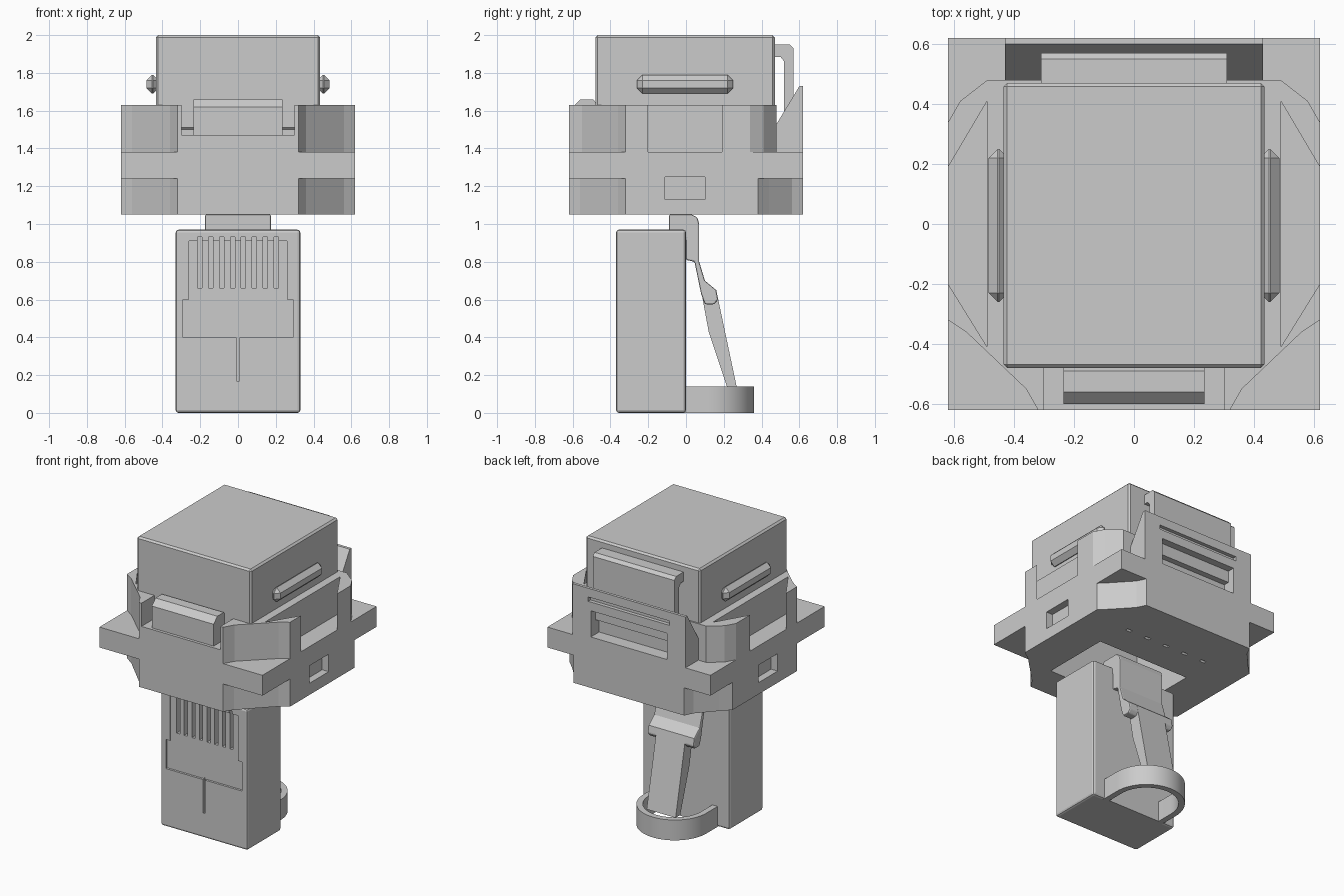
import bpy, bmesh, math
from mathutils import Vector

if "Cube" in bpy.data.objects:
    bpy.data.objects.remove(bpy.data.objects["Cube"])

grey = bpy.data.materials.new("light grey plastic")
grey.use_nodes = True
COLOUR = (0.6, 0.6, 0.6, 1)
grey.diffuse_color = COLOUR
grey.node_tree.nodes["Principled BSDF"].inputs["Base Color"].default_value = COLOUR


def prism(name, points, lo, hi, axis="z"):
    """Extrude a closed outline along z (xy points) or along x (yz points)."""
    place = (lambda a, b, c: (a, b, c)) if axis == "z" else (lambda a, b, c: (c, a, b))
    bm = bmesh.new()
    bottom = [bm.verts.new(place(a, b, lo)) for a, b in points]
    top = [bm.verts.new(place(a, b, hi)) for a, b in points]
    bm.faces.new(bottom[::-1])
    bm.faces.new(top)
    n = len(points)
    for i in range(n):
        j = (i + 1) % n
        bm.faces.new((bottom[i], bottom[j], top[j], top[i]))
    bmesh.ops.recalc_face_normals(bm, faces=bm.faces)
    mesh = bpy.data.meshes.new(name)
    bm.to_mesh(mesh)
    bm.free()
    mesh.materials.append(grey)
    ob = bpy.data.objects.new(name, mesh)
    bpy.context.collection.objects.link(ob)
    return ob


def box(name, x0, x1, y0, y1, z0, z1):
    return prism(name, [(x0, y0), (x1, y0), (x1, y1), (x0, y1)], z0, z1)


def apply(ob, mod):
    bpy.ops.object.select_all(action="DESELECT")
    bpy.context.view_layer.objects.active = ob
    ob.select_set(True)
    bpy.ops.object.modifier_apply(modifier=mod.name)


def combine(ob, others, operation="DIFFERENCE"):
    for other in others:
        mod = ob.modifiers.new("combine", "BOOLEAN")
        mod.operation, mod.solver, mod.object = operation, "EXACT", other
        apply(ob, mod)
        bpy.data.objects.remove(other)


def bevel(ob, width, segments=1, angle=40):
    mod = ob.modifiers.new("bevel", "BEVEL")
    mod.width, mod.segments = width, segments
    mod.limit_method, mod.angle_limit = "ANGLE", math.radians(angle)
    apply(ob, mod)


def smooth(ob):
    bpy.ops.object.select_all(action="DESELECT")
    bpy.context.view_layer.objects.active = ob
    ob.select_set(True)
    bpy.ops.object.shade_smooth_by_angle(angle=math.radians(30))


def mirrored(half):
    """Close a half outline by reflecting it across x = 0."""
    return half + [(-x, y) for x, y in reversed(half)]


# Plug body with contact window, label recess and centre groove
plug = box("plug_body", -0.33, 0.33, -0.37, 0.0, 0, 0.97)
bevel(plug, 0.015, 2)
cuts = [box("cut", -0.26, 0.26, -0.5, -0.36, 0.6, 0.91),
        box("cut", -0.29, 0.29, -0.5, -0.355, 0.4, 0.6),
        box("cut", -0.007, 0.007, -0.5, -0.35, 0.17, 0.41)]
for i in range(8):
    x = -0.203 + i * 0.058
    cuts.append(box("cut", x - 0.012, x + 0.012, -0.5, -0.31, 0.66, 0.93))
combine(plug, cuts)

# Latch: wide neck with shoulder, then a narrow sloping lever
neck = prism("latch_neck", [(-0.09, 1.05), (0.03, 1.05), (0.06, 1.035), (0.07, 1.0),
                            (0.07, 0.8), (0.10, 0.70), (0.16, 0.65), (0.17, 0.6),
                            (0.15, 0.575), (0.10, 0.575), (0.08, 0.63), (0.045, 0.8),
                            (0.0, 0.81), (0.0, 0.92), (-0.09, 0.92)], -0.175, 0.175, "x")
bevel(neck, 0.008, 2)
lever = prism("latch_lever", [(0.07, 0.7), (0.10, 0.70), (0.16, 0.65), (0.27, 0.13),
                              (0.22, 0.13), (0.12, 0.43)], -0.11, 0.11, "x")

# Guard loop around the foot of the latch
def loop_outline(r, front):
    arc = [(r * math.cos(math.pi * i / 32), 0.12 + r * math.sin(math.pi * i / 32))
           for i in range(33)]
    return [(r, front)] + arc + [(-r, front)]


guard = prism("guard_loop", loop_outline(0.24, -0.02), 0, 0.14)
combine(guard, [prism("cut", loop_outline(0.2, 0.0), -0.1, 0.3)])
smooth(guard)

# Socket housing: chamfered lower and upper tiers around a square flange
lower = prism("housing_lower", mirrored([(0.32, -0.62), (0.36, -0.56), (0.56, -0.36),
                                         (0.62, -0.32), (0.62, 0.38), (0.56, 0.44),
                                         (0.45, 0.56), (0.42, 0.62)]), 1.05, 1.25)
flange = box("housing_flange", -0.62, 0.62, -0.62, 0.62, 1.24, 1.38)
upper = prism("housing_upper", mirrored([(0.32, -0.62), (0.36, -0.55), (0.56, -0.36),
                                         (0.62, -0.32), (0.62, 0.34), (0.58, 0.41),
                                         (0.49, 0.48)]), 1.37, 1.63)
cuts = [box("cut", -0.3, 0.3, -0.8, -0.46, 1.47, 1.8)]
for s in (-1, 1):
    # Open pockets along the sides
    cuts.append(prism("cut", [(s * 0.49, -0.41), (s * 0.62, -0.2), (s * 0.7, -0.2),
                              (s * 0.7, 0.19), (s * 0.62, 0.19), (s * 0.49, 0.41)],
                      1.382, 1.8))
combine(upper, cuts)

# Rear wall with sloping inner face, window and slot
wall = prism("rear_wall", [(0.46, 1.3), (0.62, 1.3), (0.62, 1.73), (0.60, 1.73),
                           (0.48, 1.53), (0.46, 1.53)], -0.43, 0.43, "x")

housing = lower
housing.name = "socket_housing"
combine(housing, [flange, upper, wall], "UNION")
cuts = [box("cut", -0.35, 0.35, -0.39, 0.09, 1.0, 1.55),
        box("cut", -0.29, 0.29, 0.53, 0.7, 1.40, 1.58),
        box("cut", -0.31, 0.31, 0.595, 0.7, 1.64, 1.67)]
for s in (-1, 1):
    a, b = sorted((s * 0.57, s * 0.7))
    cuts.append(box("cut", a, b, -0.11, 0.10, 1.13, 1.25))
for x in (-0.3, -0.15, 0.0, 0.15, 0.3):
    cuts.append(box("cut", x - 0.02, x + 0.02, 0.3, 0.32, 1.0, 1.09))
combine(housing, cuts)

# Tall inner block
block = box("inner_block", -0.435, 0.435, -0.48, 0.47, 1.5, 2.0)
bevel(block, 0.012)

# Long grip ribs on both sides
for s, side in ((1, "left"), (-1, "right")):
    a, b = sorted((s * 0.42, s * 0.485))
    rib = box(side + "_grip_rib", a, b, -0.26, 0.25, 1.69, 1.79)
    bevel(rib, 0.03)

# Front tab and rear hook
prism("front_tab", [(-0.60, 1.46), (-0.60, 1.62), (-0.56, 1.66), (-0.49, 1.66),
                    (-0.47, 1.63), (-0.47, 1.46)], -0.235, 0.235, "x")
prism("rear_hook", [(0.46, 1.95), (0.55, 1.95), (0.57, 1.93), (0.57, 1.5), (0.52, 1.5),
                    (0.52, 1.86), (0.50, 1.885), (0.46, 1.885)], -0.31, 0.31, "x")
